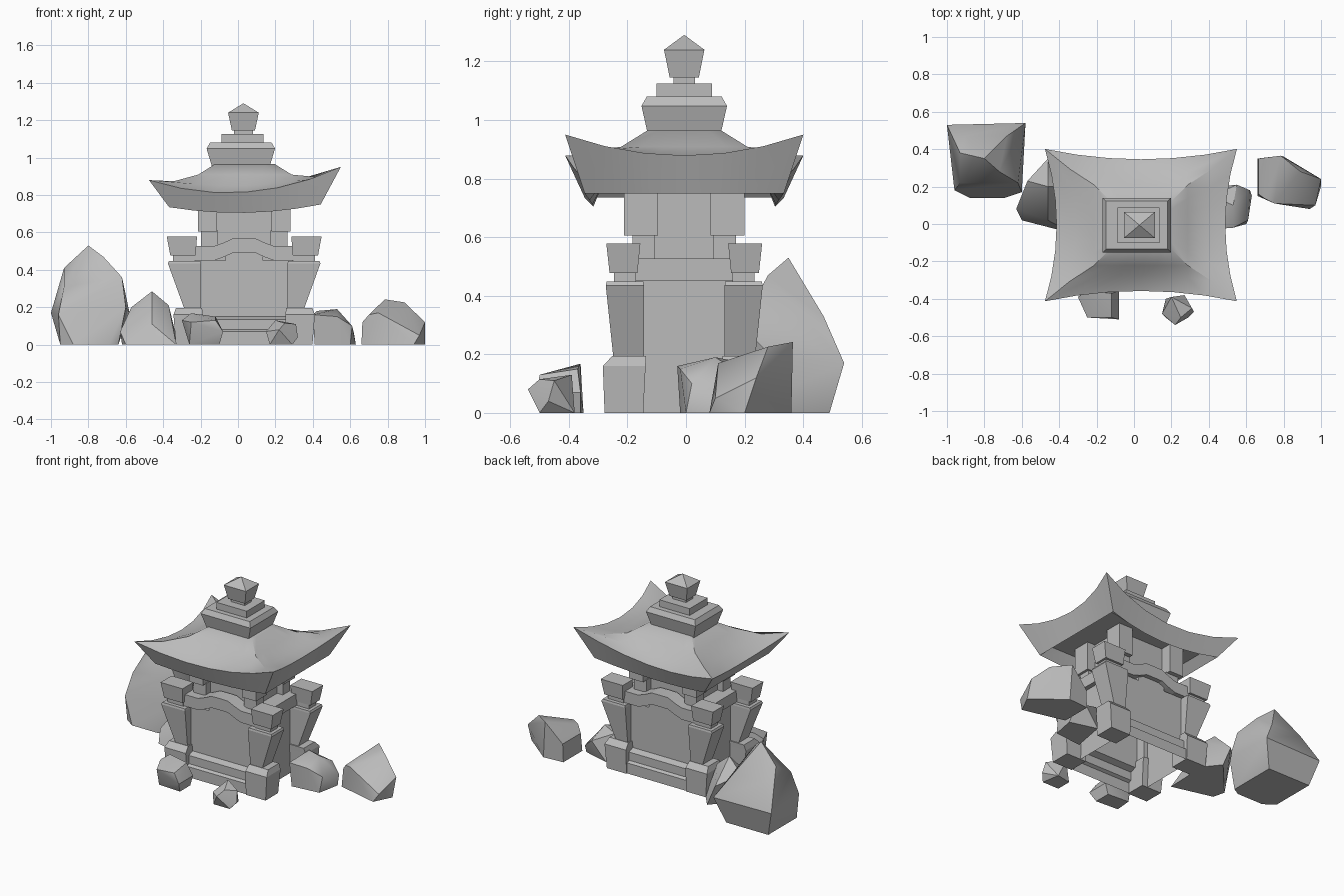
import bpy, bmesh, math

default_cube = bpy.data.objects.get("Cube")
if default_cube:
    bpy.data.objects.remove(default_cube, do_unlink=True)

# One plain stone colour
stone = bpy.data.materials.new("grey_stone")
stone.use_nodes = True
stone_colour = (0.5, 0.5, 0.5, 1)
stone.diffuse_color = stone_colour
stone.node_tree.nodes["Principled BSDF"].inputs["Base Color"].default_value = stone_colour

# Centre of the shrine
CX, CY = 0.033, -0.006


def finish(name, bm, smooth_angle=None):
    bmesh.ops.recalc_face_normals(bm, faces=bm.faces)
    mesh = bpy.data.meshes.new(name)
    bm.to_mesh(mesh)
    bm.free()
    mesh.materials.append(stone)
    obj = bpy.data.objects.new(name, mesh)
    bpy.context.collection.objects.link(obj)
    if smooth_angle:
        bpy.ops.object.select_all(action='DESELECT')
        obj.select_set(True)
        bpy.context.view_layer.objects.active = obj
        bpy.ops.object.shade_smooth_by_angle(angle=math.radians(smooth_angle))
    return obj


def loft(name, rings, smooth_angle=None, open_bottom=False):
    """Skin closed rings of equal length and cap the ends."""
    bm = bmesh.new()
    loops = [[bm.verts.new((x + CX, y + CY, z)) for x, y, z in r] for r in rings]
    n = len(loops[0])
    for a, b in zip(loops, loops[1:]):
        for i in range(n):
            j = (i + 1) % n
            bm.faces.new((a[i], a[j], b[j], b[i]))
    if not open_bottom:
        bm.faces.new(loops[0])
    bm.faces.new(loops[-1])
    return finish(name, bm, smooth_angle)


def rect(x0, x1, y0, y1, z):
    return [(x0, y0, z), (x1, y0, z), (x1, y1, z), (x0, y1, z)]


def tier(name, *levels, shift=0, open_bottom=False):
    """Stack of rectangles given as (half x, half y, z)."""
    rings = [rect(shift - hx, shift + hx, -hy, hy, z) for hx, hy, z in levels]
    return loft(name, rings, open_bottom=open_bottom)


def four_corners(name, *levels):
    """Block on every corner; levels are (x0, x1, y0, y1, z) of one quadrant."""
    for sx, side in ((-1, "right"), (1, "left")):
        for sy, end in ((-1, "front"), (1, "back")):
            rings = [rect(sx * a, sx * b, sy * c, sy * d, z) for a, b, c, d, z in levels]
            loft(f"{end}_{side}_{name}", rings)


def rock(name, *points):
    """Faceted boulder as the convex hull of a few corners."""
    bm = bmesh.new()
    for p in points:
        bm.verts.new(p)
    res = bmesh.ops.convex_hull(bm, input=bm.verts)
    loose = [g for g in res["geom_interior"] if isinstance(g, bmesh.types.BMVert)]
    bmesh.ops.delete(bm, geom=loose, context='VERTS')
    bmesh.ops.dissolve_limit(bm, angle_limit=math.radians(4), verts=bm.verts, edges=bm.edges)
    return finish(name, bm, 35)


# Hollow body shell rising from a stepped base
tier("body", (0.26, 0.265, 0), (0.26, 0.265, 0.07), (0.26, 0.245, 0.08),
     (0.26, 0.245, 0.135), (0.26, 0.205, 0.15), (0.26, 0.205, 0.45), open_bottom=True)
tier("side_moulding", (0.29, 0.172, 0.45), (0.29, 0.172, 0.527))
tier("upper_core", (0.19, 0.13, 0.5), (0.19, 0.13, 0.8))

# Arched moulding on the front and the back
for sy, end in ((-1, "front"), (1, "back")):
    steps = [-0.265, -0.16, -0.11, -0.06, 0, 0.06, 0.11, 0.16, 0.265]

    def arch(x, low, rise):
        t = min(1, max(0, (0.16 - abs(x)) / 0.11))
        return low + rise * t * t * (3 - 2 * t)

    outline = [(x, arch(x, 0.45, 0.042)) for x in steps]
    outline += [(x, arch(x, 0.527, 0.042)) for x in reversed(steps)]
    loft(end + "_arch", [[(x, sy * y, z) for x, z in outline] for y in (0.14, 0.235)])
    loft(end + "_arch_panel", [rect(-0.1, 0.1, sy * 0.15, sy * 0.205, z) for z in (0.44, 0.51)])

# Corner pillars, footings, caps and the posts under the roof
four_corners("footing", (0.22, 0.365, 0.14, 0.272, 0), (0.22, 0.378, 0.132, 0.278, 0.16),
             (0.225, 0.365, 0.13, 0.245, 0.195))
four_corners("pillar", (0.232, 0.305, 0.138, 0.238, 0.15), (0.232, 0.408, 0.138, 0.268, 0.435),
             (0.235, 0.402, 0.14, 0.265, 0.448))
four_corners("cap_neck", (0.265, 0.38, 0.165, 0.24, 0.44), (0.265, 0.38, 0.165, 0.24, 0.49))
four_corners("cap", (0.26, 0.395, 0.16, 0.255, 0.477), (0.252, 0.414, 0.15, 0.266, 0.578))
four_corners("post_foot", (0.14, 0.232, 0.1, 0.177, 0.5), (0.14, 0.232, 0.1, 0.177, 0.61))
four_corners("post", (0.145, 0.248, 0.09, 0.205, 0.605), (0.145, 0.248, 0.09, 0.205, 0.8))


# Sweeping roof, leaning slightly to one side
def roof_ring(hx, hy, z, front_drop=0, side_drop=0, pull_x=0, pull_y=0, lean=0, n=6):
    side = [-1 + 2 * i / n for i in range(n)]
    square = [(t, -1) for t in side] + [(1, t) for t in side]
    square += [(-t, 1) for t in side] + [(-1, -t) for t in side]
    ring = []
    for u, v in square:
        bu, bv = 1 - u * u, 1 - v * v
        x, y = u * (hx - pull_x * bv), v * (hy - pull_y * bu)
        ring.append((x + 0.004, y, z - front_drop * bu - side_drop * bv + lean * x))
    return ring


loft("roof", [
    roof_ring(0.36, 0.275, 0.79),
    roof_ring(0.405, 0.34, 0.742, 0.037, 0, 0, 0.03, 0.018),
    roof_ring(0.513, 0.407, 0.915, 0.1, 0.067, 0.062, 0.055, 0.069),
    roof_ring(0.38, 0.3, 0.885, 0.035, 0.02, 0.03, 0.03, 0.03),
    roof_ring(0.25, 0.215, 0.909),
    roof_ring(0.16, 0.125, 0.965),
], 32)

# Roof crown and finial
tier("crown_block", (0.155, 0.125, 0.955), (0.183, 0.146, 1.048), (0.165, 0.128, 1.08),
     shift=-0.018)
tier("crown_slab", (0.112, 0.095, 1.08), (0.112, 0.095, 1.125), shift=-0.01)
tier("finial_neck", (0.05, 0.036, 1.12), (0.05, 0.036, 1.15), shift=-0.004)
tier("finial", (0.062, 0.05, 1.146), (0.082, 0.069, 1.24), (0.001, 0.001, 1.29), shift=-0.004)

# Boulders around the shrine
rock("large_boulder", (-.8, .35, .53), (-.93, .38, .41), (-.62, .22, .36), (-1, .53, .17),
     (-.58, .54, .17), (-.6, .17, .2), (-.69, .14, 0), (-.88, .14, 0), (-.95, .19, 0),
     (-.95, .49, 0), (-.64, .49, 0), (-.64, .17, 0), (-.72, .28, .47),
     (-.93, .22, .31), (-.96, .18, .16), (-.9, .47, .33), (-.68, .47, .33))
rock("side_boulder", (-.46, .2, .285), (-.57, .23, .2), (-.63, .08, .07), (-.62, .1, 0),
     (-.46, .35, .14), (-.37, .2, .21), (-.32, .25, 0), (-.46, .02, .11),
     (-.33, -.05, 0), (-.6, .02, 0), (-.4, .35, 0))
rock("front_rock", (-.3, -.39, .13), (-.25, -.5, .12), (-.25, -.36, .168), (-.12, -.37, .15),
     (-.12, -.5, .13), (-.08, -.51, .07), (-.08, -.36, .07), (-.1, -.47, 0),
     (-.26, -.46, 0), (-.25, -.35, 0), (-.1, -.36, 0))
rock("small_front_rock", (.2, -.39, .13), (.31, -.45, .11), (.25, -.5, .115), (.15, -.48, .07),
     (.22, -.54, .08), (.32, -.47, .04), (.17, -.5, 0), (.29, -.5, 0),
     (.27, -.38, 0), (.17, -.4, 0))
rock("inner_rock", (.4, -.03, .16), (.53, -.02, .15), (.53, .1, .19), (.42, .15, .18),
     (.61, .02, .1), (.55, .21, .12), (.62, .18, .06), (.41, -.02, 0),
     (.6, 0, 0), (.63, .15, 0), (.45, .2, 0))
rock("outer_boulder", (.785, .365, .242), (.89, .28, .226), (.665, .35, .12), (.665, .16, .12),
     (.75, .11, .17), (.7, .135, .16), (1, .24, .12), (1, .2, 0), (.94, .08, 0),
     (.97, .1, .05), (.66, .15, 0), (.66, .35, 0), (.8, .36, 0))
